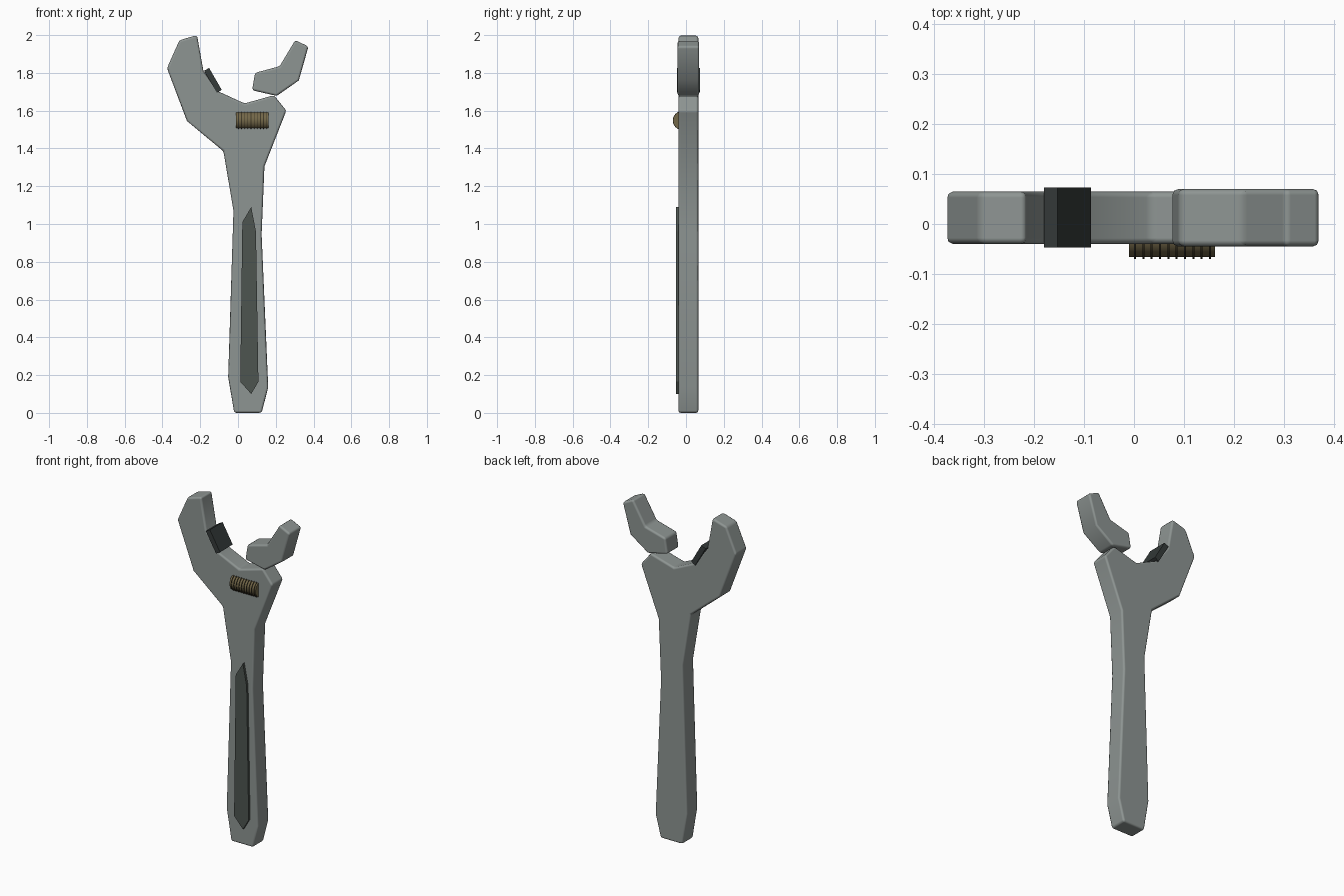
import bpy, bmesh, math

if "Cube" in bpy.data.objects:
    bpy.data.objects.remove(bpy.data.objects["Cube"])


def material(name, rgb):
    m = bpy.data.materials.new(name)
    m.diffuse_color = (*rgb, 1)
    m.use_nodes = True
    m.node_tree.nodes["Principled BSDF"].inputs["Base Color"].default_value = m.diffuse_color
    return m


STEEL = material("grey steel", (0.27, 0.30, 0.29))
DARK = material("dark grip", (0.075, 0.09, 0.08))
PAD = material("black pad", (0.035, 0.043, 0.042))
BRASS = material("dull brass", (0.17, 0.135, 0.065))
GROOVE = material("dark groove", (0.05, 0.04, 0.02))


def plate(name, outline, y0, y1, mat, bevel=0.0):
    """Extrude an x-z outline from y0 to y1, with optional rounded edges."""
    bm = bmesh.new()
    face = bm.faces.new([bm.verts.new((x, y0, z)) for x, z in outline])
    new = bmesh.ops.extrude_face_region(bm, geom=[face])["geom"]
    for v in new:
        if isinstance(v, bmesh.types.BMVert):
            v.co.y = y1
    bmesh.ops.recalc_face_normals(bm, faces=bm.faces)
    mesh = bpy.data.meshes.new(name)
    bm.to_mesh(mesh)
    bm.free()
    ob = bpy.data.objects.new(name, mesh)
    bpy.context.collection.objects.link(ob)
    mesh.materials.append(mat)
    if bevel:
        mod = ob.modifiers.new("Bevel", "BEVEL")
        mod.width = bevel
        mod.segments = 2
        mod.limit_method = "ANGLE"
        mod.angle_limit = math.radians(40)
        mod.harden_normals = True
        mesh.shade_smooth()
        bpy.context.view_layer.objects.active = ob
        bpy.ops.object.select_all(action="DESELECT")
        ob.select_set(True)
        bpy.ops.object.shade_smooth_by_angle(angle=math.radians(40))
    return ob


def disc(name, x, radius, width, mat):
    """Cylinder lying along x, partly sunk in the front face of the head."""
    bpy.ops.mesh.primitive_cylinder_add(
        vertices=24, radius=radius, depth=width,
        location=(x, -0.02, 1.548), rotation=(0, math.pi / 2, 0))
    ob = bpy.context.object
    ob.name = name
    ob.data.materials.append(mat)
    bpy.ops.object.shade_smooth_by_angle(angle=math.radians(30))


# Handle and fixed jaw in one piece
plate("handle_and_fixed_jaw", [
    (-0.02, 0.0), (-0.052, 0.19), (-0.024, 1.07), (-0.077, 1.385),
    (-0.27, 1.545), (-0.376, 1.825), (-0.31, 1.973), (-0.217, 2.0),
    (-0.183, 1.81), (-0.10, 1.70), (0.035, 1.638), (0.19, 1.682),
    (0.256, 1.60), (0.14, 1.305), (0.125, 0.945), (0.16, 0.135),
    (0.125, 0.0)], -0.04, 0.065, STEEL, 0.012)

# Sliding jaw
plate("sliding_jaw", [
    (0.075, 1.708), (0.09, 1.80), (0.22, 1.835), (0.303, 1.973),
    (0.373, 1.94), (0.322, 1.76), (0.205, 1.678)], -0.045, 0.07, STEEL, 0.012)

# Gripping pad on the fixed jaw
plate("jaw_pad", [(-0.18, 1.811), (-0.153, 1.826), (-0.086, 1.71),
                  (-0.112, 1.695)], -0.047, 0.073, PAD)

# Inlay on the front of the handle
plate("handle_inlay", [(0.07, 1.09), (0.023, 1.01), (0.012, 0.165),
                       (0.07, 0.10), (0.108, 0.165), (0.095, 0.96)],
      -0.054, -0.035, DARK)

# Adjusting screw with its thread ridges
disc("adjusting_screw", 0.076, 0.046, 0.172, BRASS)
for i in range(10):
    disc("screw_ridge", 0.002 + 0.0167 * i, 0.05, 0.004, GROOVE)
